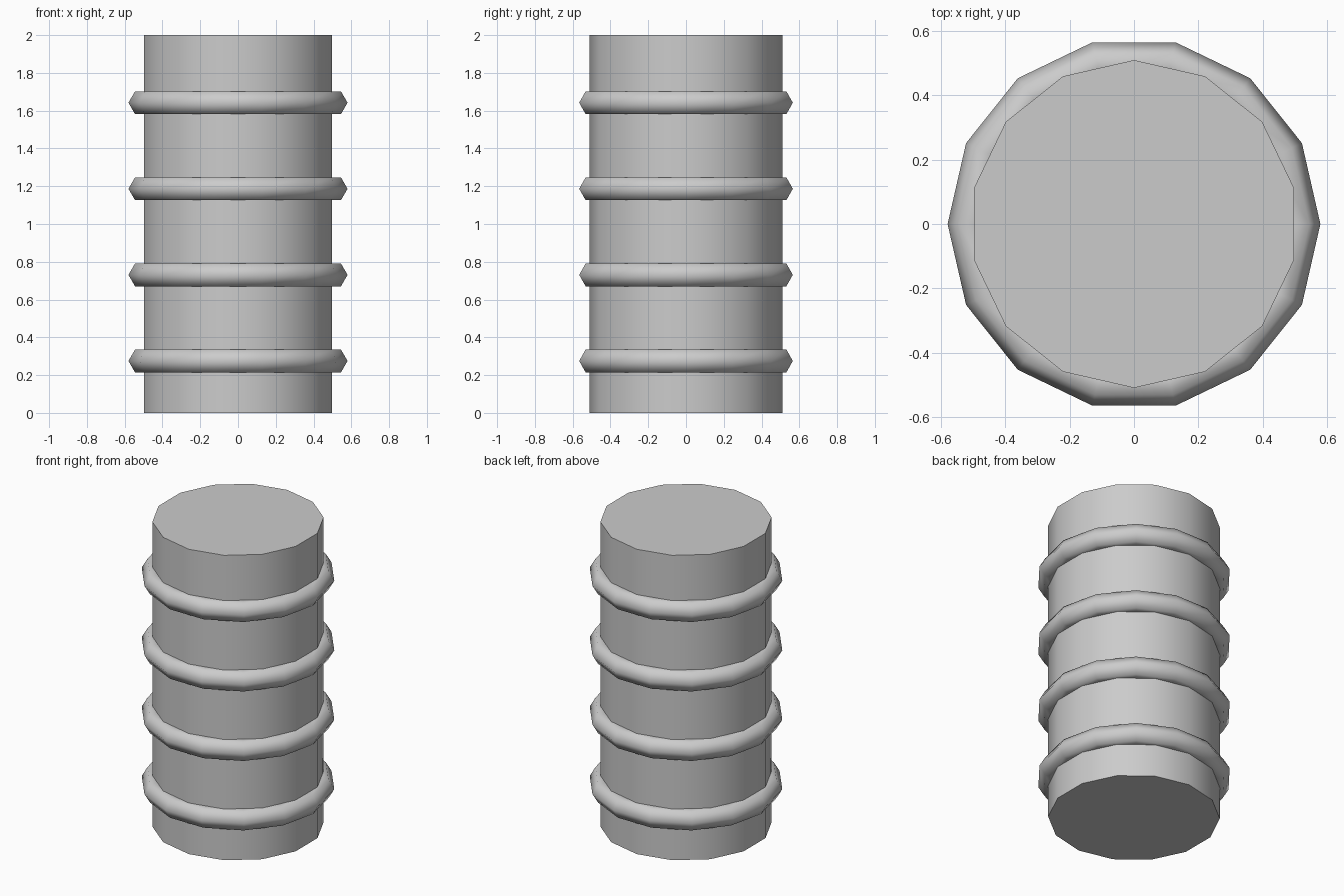
import bpy
import math

if "Cube" in bpy.data.objects:
    bpy.data.objects.remove(bpy.data.objects["Cube"])

grey = bpy.data.materials.new("plain grey")
grey.diffuse_color = (0.6, 0.6, 0.6, 1.0)
grey.use_nodes = True
grey.node_tree.nodes["Principled BSDF"].inputs["Base Color"].default_value = grey.diffuse_color

# Main drum: 14-sided, corner on the y axis, sharp caps and smooth wall
bpy.ops.mesh.primitive_cylinder_add(vertices=14, radius=0.51, depth=2.0, location=(0, 0, 1.0))
drum = bpy.context.object
drum.name = "drum_body"
drum.data.materials.append(grey)
bpy.ops.object.shade_smooth_by_angle(angle=math.radians(30))


def add_hoop(index, z):
    """Smooth low-poly hoop with a hexagonal cross-section, half sunk in the drum."""
    bpy.ops.mesh.primitive_torus_add(major_segments=14, minor_segments=6,
                                     major_radius=0.51, minor_radius=0.07,
                                     location=(0, 0, z))
    hoop = bpy.context.object
    hoop.name = f"hoop_{index}"
    hoop.data.materials.append(grey)
    bpy.ops.object.shade_smooth()


# Four evenly spaced hoops
for i in range(4):
    add_hoop(i + 1, 0.275 + i * 0.4557)
